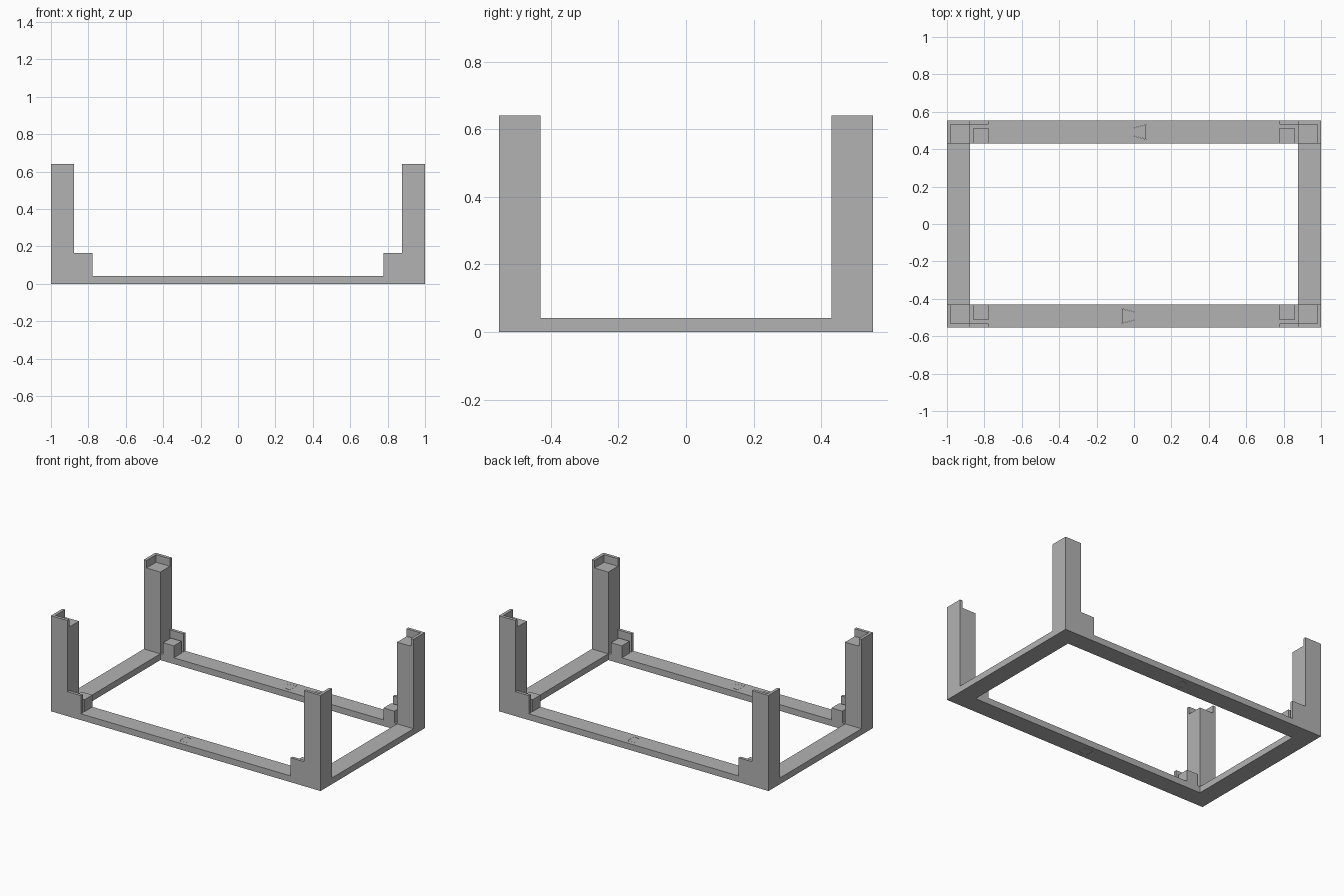
import bpy, bmesh
from math import pi

cube = bpy.data.objects.get("Cube")
if cube:
    bpy.data.objects.remove(cube, do_unlink=True)

# Overall sizes
X, Y = 1.0, 0.553            # outer half sizes
XI, YI = 0.878, 0.431        # inner edges of rails and posts
RAIL, TOP = 0.042, 0.641     # rail thickness, post height
LIP, SEAT = 0.02, 0.59       # lip thickness, seat height on the posts
FOOT_X, FOOT_Z, BLOCK_Z = 0.778, 0.164, 0.122

grey = bpy.data.materials.new("plain grey")
grey.use_nodes = True
colour = (0.45, 0.45, 0.45, 1)
grey.diffuse_color = colour
grey.node_tree.nodes["Principled BSDF"].inputs["Base Color"].default_value = colour


def prism(name, outline, z0, z1):
    """Extrude a flat outline between two heights."""
    bm = bmesh.new()
    face = bm.faces.new([bm.verts.new((x, y, z0)) for x, y in outline])
    top = bmesh.ops.extrude_face_region(bm, geom=[face])["geom"]
    verts = [v for v in top if isinstance(v, bmesh.types.BMVert)]
    bmesh.ops.translate(bm, verts=verts, vec=(0, 0, z1 - z0))
    bmesh.ops.recalc_face_normals(bm, faces=bm.faces)
    mesh = bpy.data.meshes.new(name)
    bm.to_mesh(mesh)
    bm.free()
    mesh.materials.append(grey)
    obj = bpy.data.objects.new(name, mesh)
    bpy.context.collection.objects.link(obj)
    return obj


def box(name, x0, x1, y0, y1, z0, z1):
    return prism(name, [(x0, y0), (x1, y0), (x1, y1), (x0, y1)], z0, z1)


def weld(base, part):
    """Fuse a part into the base and discard the loose copy."""
    mod = base.modifiers.new("weld", "BOOLEAN")
    mod.operation, mod.solver, mod.object = "UNION", "EXACT", part
    bpy.context.view_layer.objects.active = base
    bpy.ops.object.modifier_apply(modifier=mod.name)
    bpy.data.objects.remove(part, do_unlink=True)


# Half frame: dovetail socket in the back rail, dovetail key on the front rail
mid = (Y + YI) / 2
key, neck, tail, gap = 0.065, 0.022, 0.038, 0.001
socket = [(0, mid + neck + gap), (key + gap, mid + tail + gap),
          (key + gap, mid - tail - gap), (0, mid - neck - gap)]
tongue = [(0, neck - mid), (-key, tail - mid), (-key, -tail - mid), (0, -neck - mid)]
outline = ([(0, -Y), (X, -Y), (X, Y), (0, Y)] + socket
           + [(0, YI), (XI, YI), (XI, -YI), (0, -YI)] + tongue)
left_half = prism("frame_half_left", outline, 0, RAIL)

# Corner posts, each with an outer lip, a low foot wall and a slot block
for s in (-1, 1):
    def span(a, b):
        return sorted((s * a, s * b))

    weld(left_half, box("post", XI, X, *span(YI, Y), RAIL / 2, SEAT))
    lip = [(X, YI), (X, Y), (XI, Y), (XI, Y - LIP), (X - LIP, Y - LIP), (X - LIP, YI)]
    weld(left_half, prism("lip", [(x, s * y) for x, y in lip], SEAT, TOP))
    weld(left_half, box("foot_wall", FOOT_X, XI, *span(Y - LIP, Y), RAIL / 2, FOOT_Z))
    weld(left_half, box("slot_block", FOOT_X, XI - LIP,
                        *span(YI, Y - 2 * LIP), RAIL / 2, BLOCK_Z))

# The other half is the same piece turned around
right_half = left_half.copy()
right_half.name = "frame_half_right"
right_half.rotation_euler.z = pi
bpy.context.collection.objects.link(right_half)
